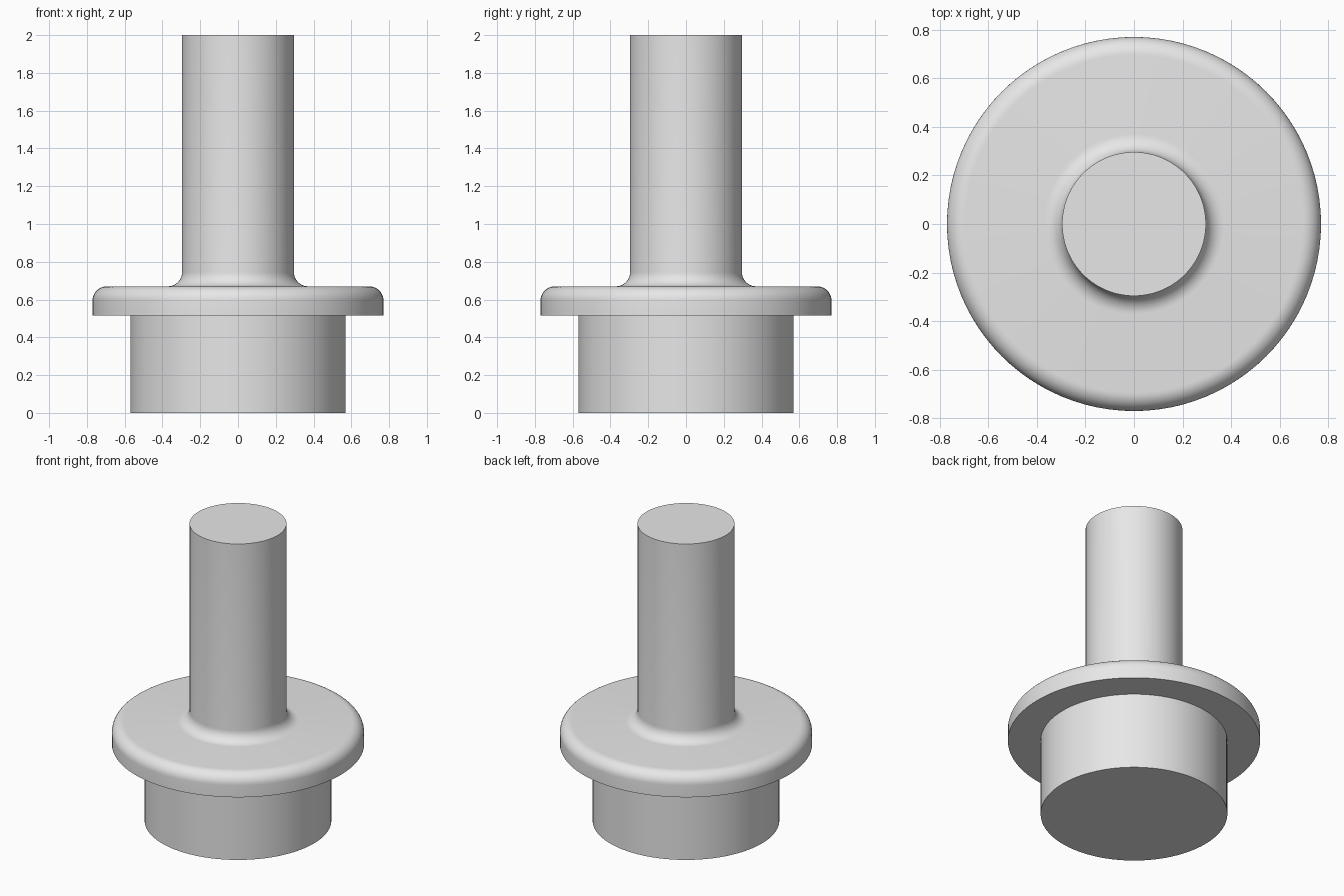
import bpy
import bmesh
from math import cos, sin, pi, radians
from mathutils import Vector

SEGMENTS = 96
SHAFT_R, FLANGE_R, BASE_R = 0.296, 0.77, 0.57
FLANGE_LOW, FLANGE_TOP, HEIGHT = 0.515, 0.67, 2.0
ROUND = 0.075

cube = bpy.data.objects.get("Cube")
if cube:
    bpy.data.objects.remove(cube, do_unlink=True)

# Plain grey finish
grey = bpy.data.materials.new("plain_grey")
grey.use_nodes = True
colour = (0.8, 0.8, 0.8, 1)
grey.diffuse_color = colour
grey.node_tree.nodes["Principled BSDF"].inputs["Base Color"].default_value = colour


def arc(r, z, start, end, steps=10):
    """Quarter-round profile points about a centre, angles in degrees."""
    angles = [radians(start + (end - start) * i / steps) for i in range(steps + 1)]
    return [(r + ROUND * cos(a), z + ROUND * sin(a)) for a in angles]


# Half profile: base, flange with rounded rim, fillet, shaft
profile = [(BASE_R, 0), (BASE_R, FLANGE_LOW), (FLANGE_R, FLANGE_LOW)]
profile += arc(FLANGE_R - ROUND, FLANGE_TOP - ROUND, 0, 90)
profile += arc(SHAFT_R + ROUND, FLANGE_TOP + ROUND, 270, 180)
profile.append((SHAFT_R, HEIGHT))

# Turn the profile and cap both ends
bm = bmesh.new()
verts = [bm.verts.new((r, 0, z)) for r, z in profile]
edges = [bm.edges.new(pair) for pair in zip(verts, verts[1:])]
bmesh.ops.spin(bm, geom=verts + edges, cent=Vector(), axis=(0, 0, 1),
               angle=2 * pi, steps=SEGMENTS, use_merge=False)
bmesh.ops.remove_doubles(bm, verts=bm.verts, dist=1e-4)
bmesh.ops.holes_fill(bm, edges=[e for e in bm.edges if e.is_boundary], sides=0)
bmesh.ops.recalc_face_normals(bm, faces=bm.faces)

mesh = bpy.data.meshes.new("flanged_shaft")
bm.to_mesh(mesh)
bm.free()
mesh.materials.append(grey)
shaft = bpy.data.objects.new("flanged_shaft", mesh)
bpy.context.collection.objects.link(shaft)

# Smooth curves, crisp corners
bpy.ops.object.select_all(action="DESELECT")
shaft.select_set(True)
bpy.context.view_layer.objects.active = shaft
bpy.ops.object.shade_smooth_by_angle(angle=radians(30))
